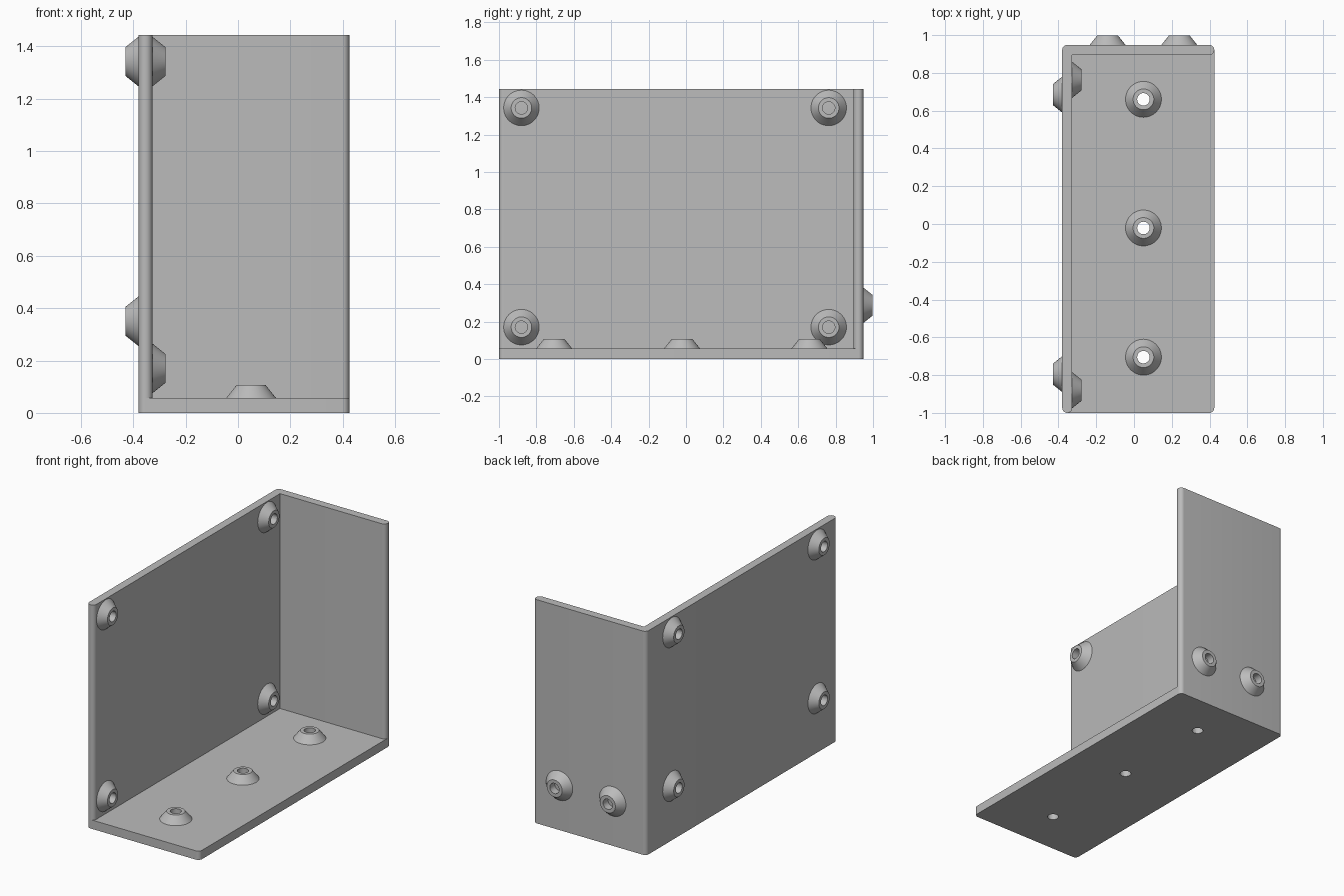
import bpy, bmesh, math
from mathutils import Matrix, Vector

if "Cube" in bpy.data.objects:
    bpy.data.objects.remove(bpy.data.objects["Cube"], do_unlink=True)

# Overall sizes
X0, X1, Y0, Y1 = -0.38, 0.425, -1.0, 0.948
HEIGHT, WALL, FLOOR = 1.443, 0.053, 0.057
ROUND, BORE = 0.0262, 0.033

grey = bpy.data.materials.new("plain grey")
grey.use_nodes = True
grey.diffuse_color = (0.5, 0.5, 0.5, 1)
grey.node_tree.nodes["Principled BSDF"].inputs["Base Color"].default_value = (0.5, 0.5, 0.5, 1)


def finish(name, bm):
    bmesh.ops.recalc_face_normals(bm, faces=bm.faces)
    mesh = bpy.data.meshes.new(name)
    bm.to_mesh(mesh)
    bm.free()
    ob = bpy.data.objects.new(name, mesh)
    bpy.context.collection.objects.link(ob)
    mesh.materials.append(grey)
    bpy.ops.object.select_all(action="DESELECT")
    ob.select_set(True)
    bpy.context.view_layer.objects.active = ob
    bpy.ops.object.shade_smooth_by_angle(angle=math.radians(25))
    return ob


def prism(name, outline, z0, z1, sharp=()):
    """Extrude an outline upward and round its upright edges, except the sharp ones."""
    bm = bmesh.new()
    face = bm.faces.new([bm.verts.new((x, y, z0)) for x, y in outline])
    grown = bmesh.ops.extrude_face_region(bm, geom=[face], use_keep_orig=True)["geom"]
    bmesh.ops.translate(bm, vec=(0, 0, z1 - z0),
                        verts=[v for v in grown if isinstance(v, bmesh.types.BMVert)])
    corners = [p for i, p in enumerate(outline) if i not in sharp]
    upright = [e for e in bm.edges
               if abs(e.verts[0].co.z - e.verts[1].co.z) > 0.01
               and any((e.verts[0].co.xy - Vector(p)).length < 0.001 for p in corners)]
    bmesh.ops.bevel(bm, geom=upright, offset=ROUND, segments=8, profile=0.5, affect="EDGES")
    return finish(name, bm)


def boss(name, place, direction, profile):
    """Spin a closed (radius, height) profile and point it along a direction."""
    bm = bmesh.new()
    verts = [bm.verts.new((r, 0, h)) for r, h in profile]
    edges = [bm.edges.new((a, b)) for a, b in zip(verts, verts[1:])]
    bmesh.ops.spin(bm, geom=verts + edges, cent=(0, 0, 0), axis=(0, 0, 1),
                   angle=math.tau, steps=48)
    bmesh.ops.remove_doubles(bm, verts=bm.verts, dist=0.0001)
    turn = Vector((0, 0, 1)).rotation_difference(Vector(direction)).to_matrix().to_4x4()
    bmesh.ops.transform(bm, matrix=Matrix.Translation(place) @ turn, verts=bm.verts)
    return finish(name, bm)


# Floor plate and the two upright walls
floor = prism("floor_plate", [(X0, Y0), (X1, Y0), (X1, Y1), (X0, Y1)], 0, FLOOR)
prism("upright_walls",
      [(X0, Y0), (X0 + WALL, Y0), (X0 + WALL, Y1 - WALL),
       (X1, Y1 - WALL), (X1, Y1), (X0, Y1)], FLOOR, HEIGHT, sharp=(2,))

# Tapered bosses: open bore on the floor, blind bore on the walls
RISE = 0.05
cone = [(0.095, 0), (0.055, RISE), (BORE, RISE)]
open_profile = cone + [(BORE, 0)]
blind_profile = open_profile + [(0, 0.001)]

for i, y in enumerate((-0.705, -0.021, 0.66)):
    boss(f"floor_boss_{i + 1}", (0.05, y, FLOOR), (0, 0, 1), open_profile)
    bpy.ops.mesh.primitive_cylinder_add(vertices=48, radius=BORE, depth=0.3, location=(0.05, y, 0))
    cutter = bpy.context.object
    cutter.name = f"bore_cutter_{i + 1}"
    cutter.hide_render = True
    cutter.hide_set(True)
    cut = floor.modifiers.new("bore", "BOOLEAN")
    cut.operation, cut.object, cut.solver = "DIFFERENCE", cutter, "EXACT"

for y in (-0.88, 0.763):
    for z in (0.17, 1.342):
        boss("inner_wall_boss", (X0 + WALL, y, z), (1, 0, 0), blind_profile)
for y in (-0.795, 0.685):
    for z in (0.35, 1.342):
        boss("outer_wall_boss", (X0, y, z), (-1, 0, 0), blind_profile)
for x in (-0.14, 0.24):
    boss("back_wall_boss", (x, Y1, 0.287), (0, 1, 0), blind_profile)
